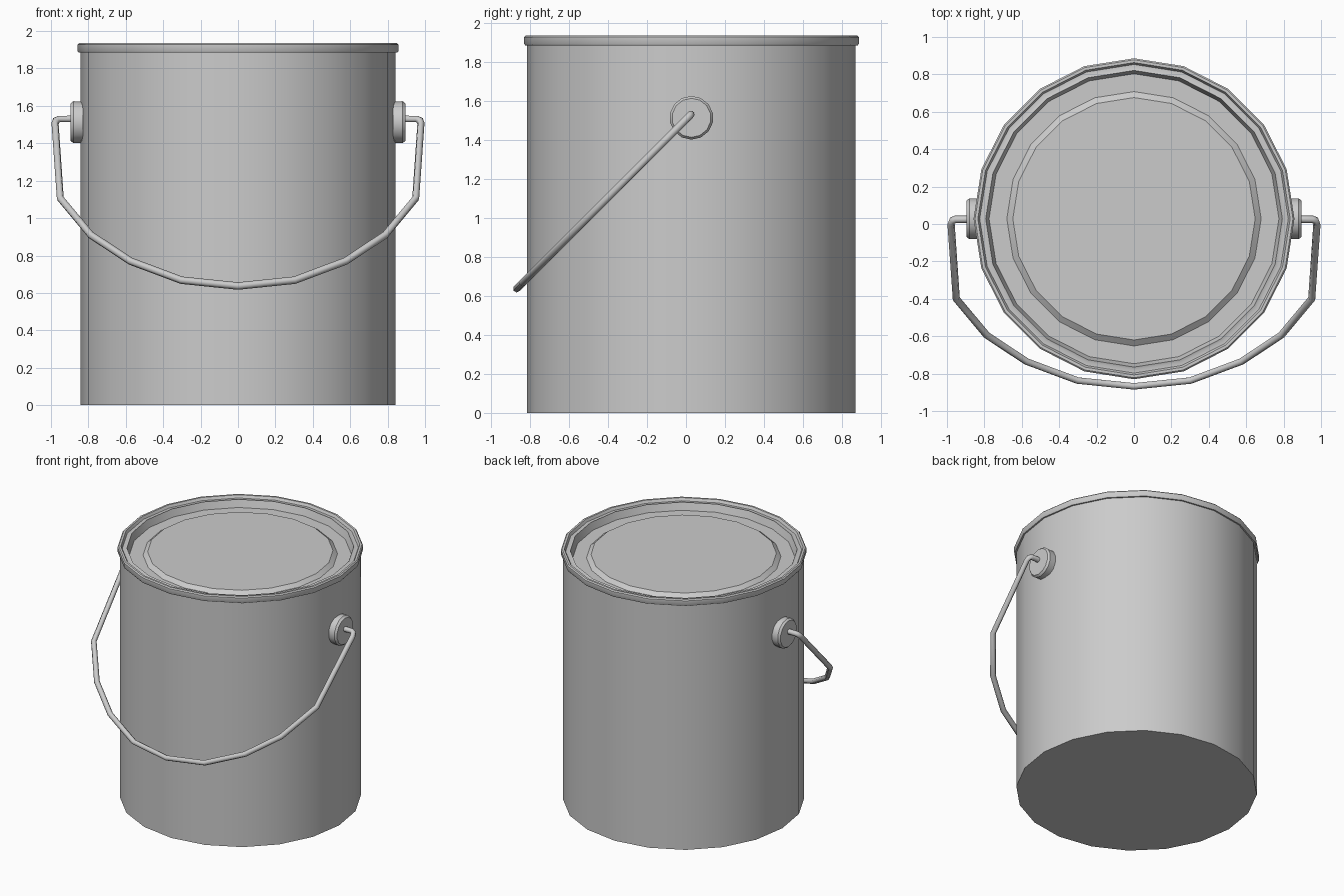
import bpy, bmesh
from math import radians, pi
from mathutils import Matrix, Vector

if "Cube" in bpy.data.objects:
    bpy.data.objects.remove(bpy.data.objects["Cube"])

CY = 0.028  # can axis sits slightly behind the handle


def lathe(name, profile, sides, matrix, angle=35):
    """Spin a (radius, height) profile; radius 0 closes the ends."""
    bm = bmesh.new()
    verts = [bm.verts.new((r, 0, z)) for r, z in profile]
    edges = [bm.edges.new(p) for p in zip(verts, verts[1:])]
    bmesh.ops.spin(bm, geom=verts + edges, cent=(0, 0, 0), axis=(0, 0, 1),
                   angle=2 * pi, steps=sides, use_duplicate=False)
    bmesh.ops.remove_doubles(bm, verts=bm.verts, dist=0.0005)
    bmesh.ops.recalc_face_normals(bm, faces=bm.faces)
    bm.transform(matrix)
    mesh = bpy.data.meshes.new(name)
    bm.to_mesh(mesh)
    bm.free()
    ob = bpy.data.objects.new(name, mesh)
    bpy.context.collection.objects.link(ob)
    smooth(ob, angle)
    return ob


def smooth(ob, angle):
    bpy.ops.object.select_all(action='DESELECT')
    ob.select_set(True)
    bpy.context.view_layer.objects.active = ob
    bpy.ops.object.shade_smooth_by_angle(angle=radians(angle))


# Can: base, wall, rolled rim, groove and stepped lid in one profile
can_profile = [
    (0, 0), (0.842, 0), (0.842, 1.885),
    (0.853, 1.885), (0.858, 1.893), (0.858, 1.927), (0.850, 1.935),
    (0.835, 1.935), (0.825, 1.915), (0.805, 1.915), (0.793, 1.92),
    (0.775, 1.865), (0.68, 1.865), (0.648, 1.89), (0, 1.89),
]
lathe("can", can_profile, 20, Matrix.Translation((0, CY, 0)))

# Handle ears: bevelled discs on both sides
ear_profile = [(0, 0), (0.11, 0), (0.112, 0.05), (0.1, 0.065), (0, 0.065)]
for side, name in ((1, "right_ear"), (-1, "left_ear")):
    place = (Matrix.Translation((side * 0.83, CY, 1.513))
             @ Matrix.Rotation(side * pi / 2, 4, 'Y'))
    lathe(name, ear_profile, 14, place)

# Handle: wire path in a plane tilted 45 degrees to the front
half = [(0.88, 1.53), (0.955, 1.53), (0.972, 1.523), (0.978, 1.505),
        (0.95, 1.105), (0.787, 0.91), (0.575, 0.77), (0.302, 0.668)]
path = half + [(0, 0.637)] + [(-x, z) for x, z in reversed(half)]
curve = bpy.data.curves.new("handle", 'CURVE')
curve.dimensions = '3D'
curve.bevel_depth = 0.02
curve.bevel_resolution = 1
curve.use_fill_caps = True
spline = curve.splines.new('POLY')
spline.points.add(len(path) - 1)
for point, (x, z) in zip(spline.points, path):
    point.co = (x, z - 1.505, z, 1)
handle = bpy.data.objects.new("handle", curve)
bpy.context.collection.objects.link(handle)
bpy.ops.object.select_all(action='DESELECT')
handle.select_set(True)
bpy.context.view_layer.objects.active = handle
bpy.ops.object.convert(target='MESH')
smooth(bpy.context.object, 62)
